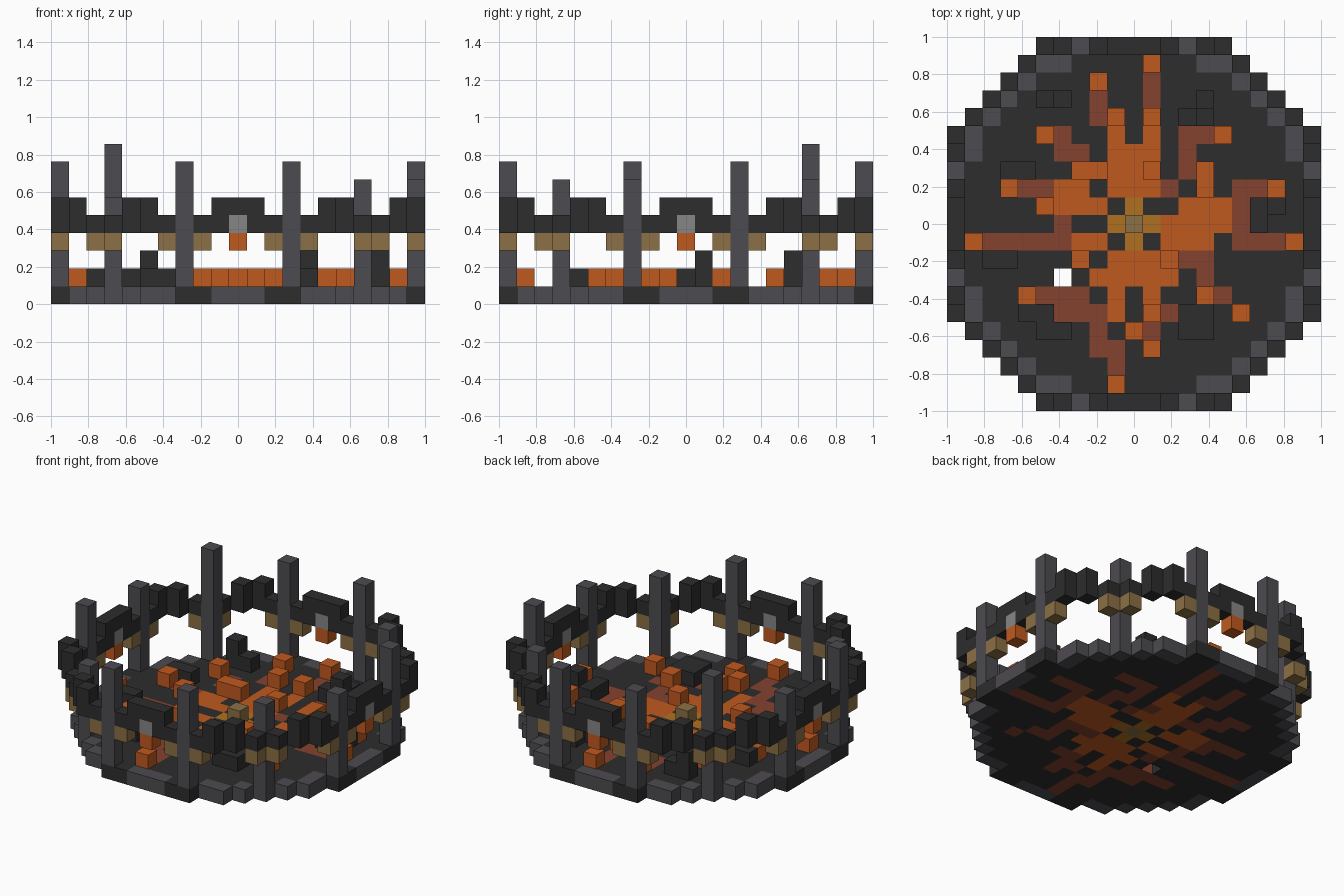
import bpy, bmesh
from mathutils import Vector

if "Cube" in bpy.data.objects:
    bpy.data.objects.remove(bpy.data.objects["Cube"], do_unlink=True)

R = 10                      # half width of the arena in blocks
V = 2 / (2 * R + 1)         # block size
COLOURS = {
    "charcoal": (0.026, 0.026, 0.026),
    "slate_grey": (0.073, 0.070, 0.080),
    "rust": (0.23, 0.054, 0.028),
    "orange": (0.53, 0.102, 0.014),
    "amber": (0.43, 0.16, 0.014),
    "tan_wood": (0.26, 0.16, 0.06),
    "light_grey": (0.24, 0.24, 0.24),
}
mats = {}
for name, rgb in COLOURS.items():
    m = bpy.data.materials.new(name)
    m.use_nodes = True
    m.diffuse_color = (*rgb, 1)
    m.node_tree.nodes["Principled BSDF"].inputs["Base Color"].default_value = (*rgb, 1)
    mats[name] = m

blocks = {}                 # (x, y, z) -> (part, colour)


def put(part, colour, x, y, z0, z1=None):
    """Stack blocks of one part from layer z0 up to z1."""
    for z in range(z0, (z0 if z1 is None else z1) + 1):
        blocks[x, y, z] = (part, colour)


def strip(part, colour, x0, x1, y0, y1, z):
    """Fill a rectangle of one layer."""
    for x in range(x0, x1 + 1):
        for y in range(y0, y1 + 1):
            put(part, colour, x, y, z)


def turns(x, y):
    """All mirrored and swapped copies of a position."""
    return {(sx * a, sy * b) for a, b in ((x, y), (y, x)) for sx in (1, -1) for sy in (1, -1)}


# Stepped round floor with one missing block
HALF = [10, 10, 10, 10, 9, 9, 8, 7, 6, 5, 3]
for row in range(-R, R + 1):
    half = HALF[abs(row)]
    strip("floor", "charcoal", -half, half, row, row, 0)
del blocks[-4, -3, 0]

# Cooling outer cracks in the floor (x0, x1, y0, y1)
OUTER_CRACKS = [
    (1, 1, 7, 8), (-2, -2, 6, 7), (-4, -4, 5, 5), (3, 4, 5, 5), (-4, -3, 4, 4), (3, 3, 3, 4),
    (-6, -5, 2, 2), (2, 2, 2, 2), (6, 7, 2, 2), (6, 6, 0, 1), (-4, -4, 0, 0),
    (-8, -4, -1, -1), (6, 8, -1, -1), (3, 4, -2, -2), (4, 4, -3, -3), (-5, -3, -4, -4),
    (5, 5, -4, -4), (-4, -2, -5, -5), (2, 2, -5, -5), (-2, -2, -7, -6), (1, 1, -6, -6),
    (-1, -1, -8, -7),
]
for area in OUTER_CRACKS:
    strip("floor", "rust", *area, 0)

# Hot inner cracks
INNER_CRACKS = [
    (-1, -1, 2, 5), (0, 0, 2, 4), (1, 1, 4, 5), (1, 1, 2, 2), (-4, -3, 1, 2), (-2, -2, 1, 1),
    (3, 5, 0, 1), (2, 2, -1, 0), (3, 4, -1, -1), (-3, -2, -1, -1), (-1, 1, -3, -2),
    (-2, -2, -3, -3), (2, 2, -3, -3), (-1, -1, -5, -4), (1, 1, -4, -4),
]
for area in INNER_CRACKS:
    strip("floor", "orange", *area, 0)

# Raised embers at the crack ends
EMBERS = [
    (1, 9), (-2, 8), (-1, 6), (1, 6), (-5, 5), (5, 5), (-3, 3), (-2, 3), (1, 3), (4, 3),
    (-7, 2), (4, 2), (8, 2), (-5, 1), (-9, -1), (9, -1), (-3, -2), (2, -2), (-6, -4),
    (4, -4), (1, -5), (6, -5), (0, -6), (1, -7), (-1, -9),
]
for x, y in EMBERS:
    put("floor", "rust", x, y, 0)
    put("ember_blocks", "orange", x, y, 1)

# Glowing cross with the centre stone
for x, y in turns(0, 1):
    put("floor", "amber", x, y, 0)
put("centre_stone", "tan_wood", 0, 0, 0, 1)

# Rubble heaps, three of them two blocks high
RUBBLE = [
    (-5, -4, 7, 7), (4, 4, 7, 7), (3, 4, 6, 6), (-7, -6, 3, 3), (7, 8, 1, 1), (7, 7, 0, 0),
    (-8, -7, -2, -2), (-6, -5, -5, -5), (-5, -4, -6, -6), (3, 4, -6, -5),
]
for area in RUBBLE:
    strip("rubble", "charcoal", *area, 1)
for x, y in ((-5, 7), (4, 6), (8, 1)):
    put("rubble", "charcoal", x, y, 2)

# Grey edging of the floor
for p in ((0, 10), (1, 10), (4, 9), (5, 9), (6, 8), (7, 7)):
    for x, y in turns(*p):
        put("floor_rim", "slate_grey", x, y, 0)

# Upper ring beam with raised blocks
for p in [(i, 10) for i in range(6)] + [(6, 9), (7, 8)]:
    for x, y in turns(*p):
        put("ring_beam", "charcoal", x, y, 4, 5 if p[0] in (0, 1, 5, 6) else 4)

# Wooden brackets below the beam
for p in ((2, 10), (4, 10), (7, 8)):
    for x, y in turns(*p):
        put("brackets", "tan_wood", x, y, 3)

# Hanging lamps at the four sides
for x, y in turns(0, 10):
    put("lamp_holders", "light_grey", x, y, 4)
    put("lamps", "orange", x, y, 3)

# Pillars of uneven height
HEIGHT = {(-7, 7): 9, (7, 7): 7, (7, -7): 7, (-7, -7): 6, (10, -3): 7, (-10, 3): 7}
for p in ((3, 10), (7, 7)):
    for x, y in turns(*p):
        put("pillars", "slate_grey", x, y, 1, HEIGHT.get((x, y), 8) - 1)

# Turn the blocks into one object per part, keeping outer faces only
SIDES = [Vector(s) for s in ((1, 0, 0), (-1, 0, 0), (0, 1, 0), (0, -1, 0), (0, 0, 1), (0, 0, -1))]


def build(part):
    cells = {k: c for k, (p, c) in blocks.items() if p == part}
    names = sorted(set(cells.values()))
    bm = bmesh.new()
    for k, colour in cells.items():
        mid = Vector(k) + Vector((0, 0, 0.5))
        for n in SIDES:
            if tuple(int(v) for v in Vector(k) + n) in blocks:
                continue
            u = Vector((n.y, n.z, n.x))
            w = n.cross(u)
            corners = [(mid + (n + a * u + b * w) / 2) * V
                       for a, b in ((1, 1), (-1, 1), (-1, -1), (1, -1))]
            face = bm.faces.new([bm.verts.new(c) for c in corners])
            face.material_index = names.index(colour)
    bmesh.ops.remove_doubles(bm, verts=bm.verts, dist=V / 100)
    mesh = bpy.data.meshes.new(part)
    bm.to_mesh(mesh)
    bm.free()
    for n in names:
        mesh.materials.append(mats[n])
    bpy.context.collection.objects.link(bpy.data.objects.new(part, mesh))


for part in sorted({p for p, _ in blocks.values()}):
    build(part)
